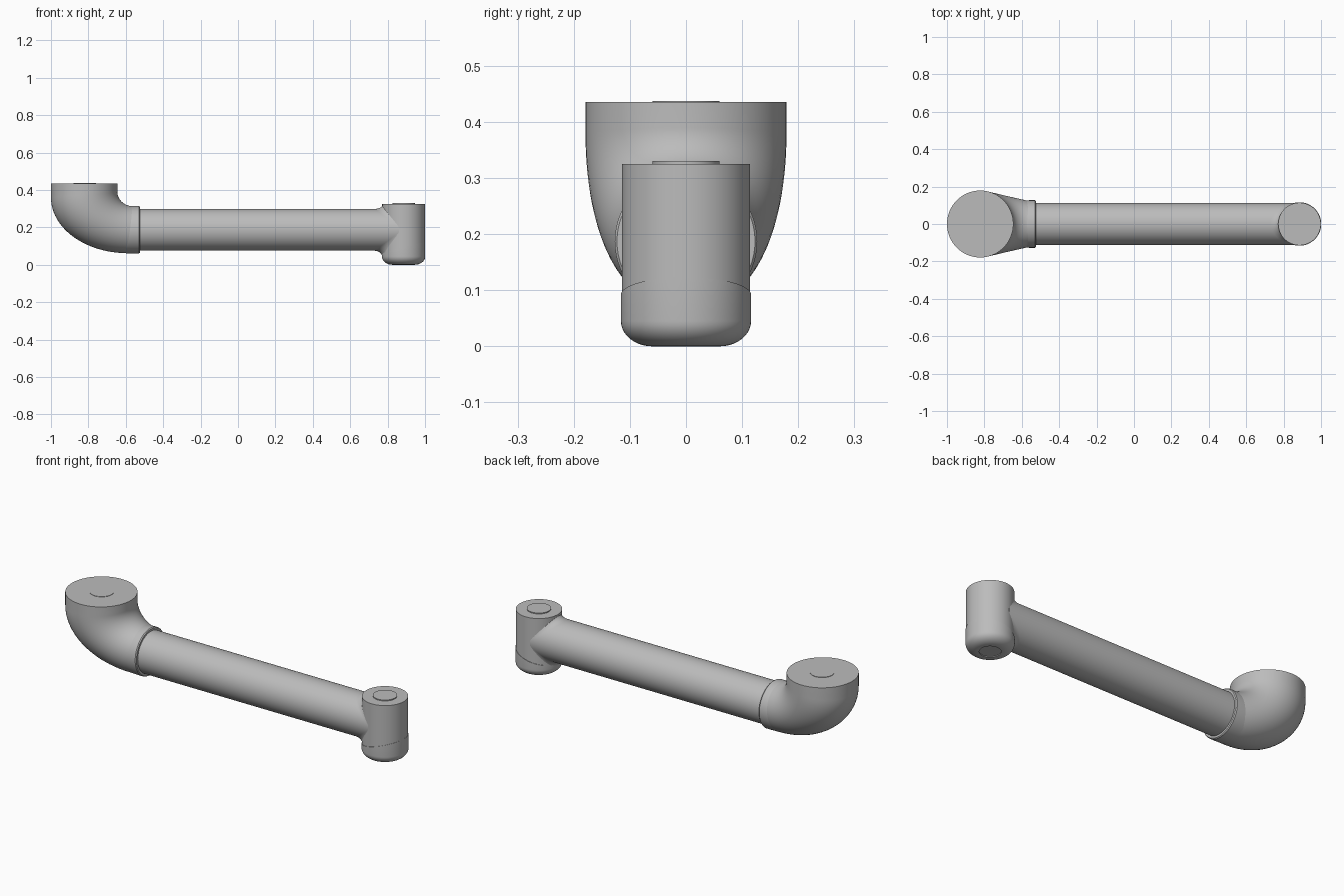
import bpy, bmesh, math
from math import sin, cos, pi, sqrt
from mathutils import Matrix, Vector

cube = bpy.data.objects.get("Cube")
if cube:
    bpy.data.objects.remove(cube, do_unlink=True)

SEG = 64
ANGLES = [2 * pi * i / SEG for i in range(SEG)]

grey = bpy.data.materials.new("satin grey")
grey.use_nodes = True
colour = (0.5, 0.5, 0.5, 1)
grey.diffuse_color = colour
grey.node_tree.nodes["Principled BSDF"].inputs["Base Color"].default_value = colour


def loft(name, rings, edge_angle=35):
    """Skin a list of closed rings and cap both ends."""
    bm = bmesh.new()
    loops = [[bm.verts.new(p) for p in ring] for ring in rings]
    for a, b in zip(loops, loops[1:]):
        for i in range(SEG):
            j = (i + 1) % SEG
            bm.faces.new((a[i], a[j], b[j], b[i]))
    bm.faces.new(loops[0])
    bm.faces.new(loops[-1])
    bmesh.ops.recalc_face_normals(bm, faces=bm.faces)
    mesh = bpy.data.meshes.new(name)
    bm.to_mesh(mesh)
    bm.free()
    mesh.materials.append(grey)
    obj = bpy.data.objects.new(name, mesh)
    bpy.context.collection.objects.link(obj)
    bpy.ops.object.select_all(action="DESELECT")
    obj.select_set(True)
    bpy.context.view_layer.objects.active = obj
    bpy.ops.object.shade_smooth_by_angle(angle=math.radians(edge_angle))
    return obj


def upright(name, x, profile, slope=0.0):
    """Turned part on a vertical axis; slope tilts the last ring upward to +x."""
    rings = [[(x + r * cos(a), r * sin(a), z) for a in ANGLES] for r, z in profile]
    rings[-1] = [(px, py, pz + slope * (px - x)) for px, py, pz in rings[-1]]
    return loft(name, rings)


def lengthwise(name, z, profile):
    """Turned part on an axis along x."""
    return loft(name, [[(x, r * cos(a), z + r * sin(a)) for a in ANGLES]
                       for r, x in profile])


# Elbow: sections spanning between the outer and inner bend curves
def section(outer, inner, half_width):
    mid, half = (outer + inner) / 2, (outer - inner) / 2
    return [mid + half * cos(a) + Vector((0, half_width * sin(a), 0)) for a in ANGLES]


rings = [section(Vector((-1, 0, 0.435)), Vector((-0.645, 0, 0.435)), 0.179)]
STEPS = 24
for k in range(STEPS + 1):
    t = pi / 2 * k / STEPS
    outer = Vector((-0.59 - 0.41 * cos(t), 0, 0.36 - 0.298 * sin(t)))
    inner = Vector((-0.56 - 0.085 * cos(t), 0, 0.39 - 0.077 * sin(t)))
    rings.append(section(outer, inner, 0.126 + 0.053 * cos(t)))
loft("elbow", rings)
upright("elbow_top_disc", -0.82, [(0.06, 0.42), (0.06, 0.437)])

# Collar and long tube
AXIS_Z, TUBE_R = 0.187, 0.112
lengthwise("collar", AXIS_Z, [(0.126, -0.6), (0.127, -0.56), (0.127, -0.53), (0.123, -0.525)])
lengthwise("arm_tube", AXIS_Z, [(TUBE_R, -0.58), (TUBE_R, 0.86)])

# Upright hub with a flared joint to the tube
HUB_X, HUB_R = 0.885, 0.114
upright("hub", HUB_X, [(HUB_R, 0.05), (HUB_R, 0.325)])
upright("hub_top_disc", HUB_X, [(0.06, 0.31), (0.06, 0.33)])

FLARE = 0.042
rings = []
for k in range(9):
    t = pi / 2 * k / 8
    ring = []
    for a in ANGLES:
        y, s = TUBE_R * cos(a), sin(a)
        grow = (0.025 if s > 0 else 0.045) * (1 - cos(t)) * s * s
        x = HUB_X - sqrt(HUB_R ** 2 - y ** 2) + 0.003 - FLARE * (1 - sin(t)) * abs(s)
        ring.append((x, y, AXIS_Z + s * TUBE_R + math.copysign(grow, s)))
    rings.append(ring)
loft("joint_flare", rings, 60)

# Rounded bottom cap with a slanted upper seam
CAP_R, ROUND_R, ROUND_Z = 0.116, 0.056, 0.045
profile = [(CAP_R - ROUND_R * (1 - sin(pi / 2 * k / 10)),
            ROUND_Z * (1 - cos(pi / 2 * k / 10))) for k in range(11)]
upright("hub_bottom_cap", HUB_X, [(0.052, 0.004), (0.052, 0.0)] + profile + [(CAP_R, 0.092)],
        slope=0.27)
